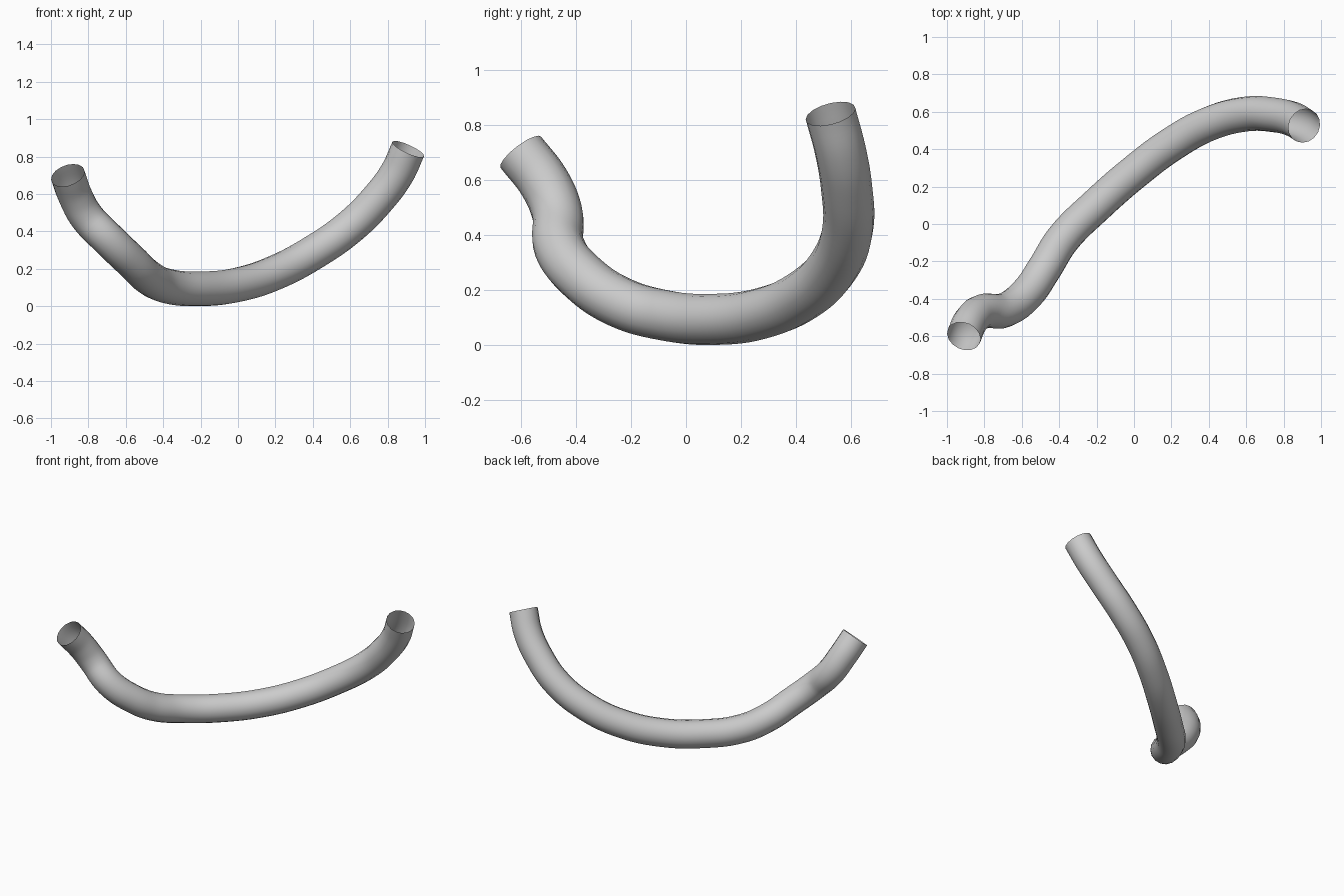
import bpy

if "Cube" in bpy.data.objects:
    bpy.data.objects.remove(bpy.data.objects["Cube"])

RADIUS = 0.093

# Centre line of the bent tube
path = [
    (-0.91, -0.60, 0.70), (-0.87, -0.515, 0.59), (-0.81, -0.468, 0.48),
    (-0.69, -0.46, 0.355), (-0.57, -0.37, 0.24), (-0.48, -0.24, 0.155),
    (-0.38, -0.08, 0.108), (-0.20, 0.10, 0.093), (0.0, 0.275, 0.115),
    (0.20, 0.425, 0.18), (0.40, 0.535, 0.285), (0.60, 0.588, 0.425),
    (0.75, 0.583, 0.575), (0.85, 0.56, 0.71), (0.91, 0.525, 0.84),
]

# Smooth curve with a round bevel, open at both ends
curve = bpy.data.curves.new("bent_tube", 'CURVE')
curve.dimensions = '3D'
curve.resolution_u = 6
curve.bevel_depth = RADIUS
curve.bevel_resolution = 6
curve.use_fill_caps = False
spline = curve.splines.new('BEZIER')
spline.bezier_points.add(len(path) - 1)
for point, co in zip(spline.bezier_points, path):
    point.co = co
    point.handle_left_type = point.handle_right_type = 'AUTO'

tube = bpy.data.objects.new("bent_tube", curve)
bpy.context.collection.objects.link(tube)

# Turn into a smooth-shaded mesh
bpy.context.view_layer.objects.active = tube
tube.select_set(True)
bpy.ops.object.convert(target='MESH')
bpy.ops.object.shade_smooth()
